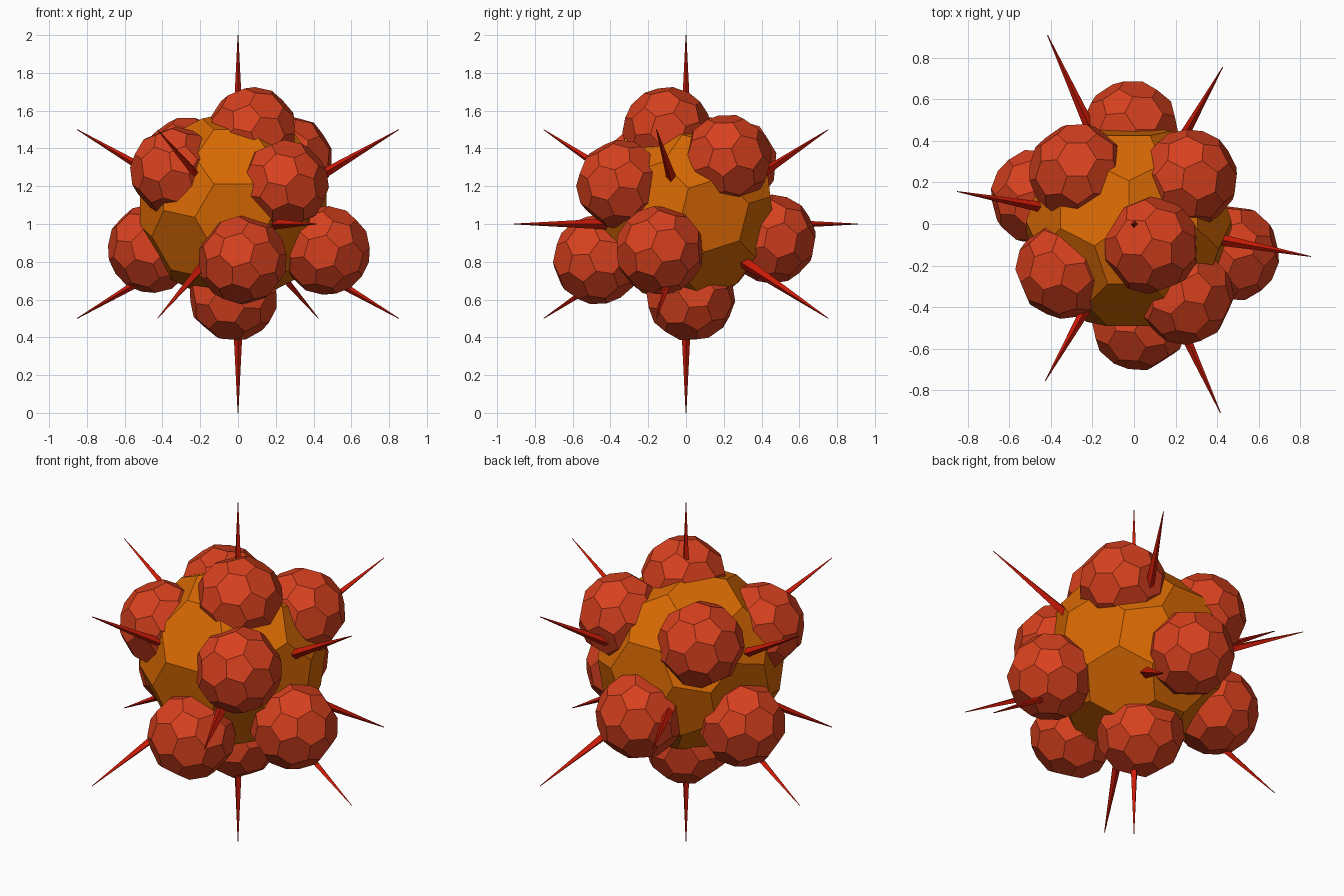
import bpy
import bmesh
import math
from mathutils import Vector, Matrix

if "Cube" in bpy.data.objects:
    bpy.data.objects.remove(bpy.data.objects["Cube"], do_unlink=True)

CENTRE = Vector((0, 0, 1))


def make_material(name, colour):
    mat = bpy.data.materials.new(name)
    mat.use_nodes = True
    mat.diffuse_color = (*colour, 1)
    mat.node_tree.nodes["Principled BSDF"].inputs["Base Color"].default_value = (*colour, 1)
    return mat


def add_object(name, bm, mat, matrix):
    mesh = bpy.data.meshes.new(name)
    bm.to_mesh(mesh)
    bm.free()
    mesh.materials.append(mat)
    obj = bpy.data.objects.new(name, mesh)
    obj.matrix_world = matrix
    bpy.context.collection.objects.link(obj)
    return obj


def truncated_icosahedron(radius):
    # Cut each icosahedron edge in thirds, then wrap the points in a hull
    ico = bmesh.new()
    bmesh.ops.create_icosphere(ico, subdivisions=1, radius=1)
    bm = bmesh.new()
    for edge in ico.edges:
        a, b = (v.co for v in edge.verts)
        for t in (1 / 3, 2 / 3):
            bm.verts.new(a.lerp(b, t).normalized() * radius)
    ico.free()
    bmesh.ops.convex_hull(bm, input=bm.verts[:])
    bmesh.ops.dissolve_limit(bm, angle_limit=math.radians(3),
                             verts=bm.verts[:], edges=bm.edges[:])
    bmesh.ops.recalc_face_normals(bm, faces=bm.faces[:])
    return bm


def facing(direction):
    return direction.to_track_quat('Z', 'Y').to_matrix().to_4x4()


orange = make_material("core orange", (0.68, 0.14, 0.001))
coral = make_material("ball coral red", (0.68, 0.052, 0.013))
crimson = make_material("spike crimson", (0.60, 0.010, 0.002))

# Large core, turned so that one hexagon looks forward and up with a level edge
core = truncated_icosahedron(0.505)
hexagon = next(f for f in core.faces if len(f.verts) == 6)
normal = hexagon.normal.copy()
level = (hexagon.verts[1].co - hexagon.verts[0].co).normalized()
source = Matrix((level, normal.cross(level), normal))
elevation = math.radians(35)
out = Vector((0, -math.cos(elevation), math.sin(elevation)))
side = Vector((1, 0, 0))
target = Matrix((side, out.cross(side), out)).transposed()
add_object("core", core, orange,
           Matrix.Translation(CENTRE + Vector((-0.025, -0.012, 0.09)))
           @ (target @ source).to_4x4())

# Ten balls half sunk into the core: one on top, two rings of four, one below
balls = {
    "top_ball": (0.08, -0.10, 0.49),
    "upper_front_right_ball": (-0.335, -0.22, 0.28),
    "upper_front_left_ball": (0.245, -0.345, 0.21),
    "upper_back_right_ball": (-0.27, 0.25, 0.33),
    "upper_back_left_ball": (0.265, 0.22, 0.345),
    "lower_front_ball": (0.025, -0.47, -0.19),
    "lower_left_ball": (0.465, -0.14, -0.14),
    "lower_right_ball": (-0.455, 0.13, -0.13),
    "lower_back_ball": (-0.015, 0.455, -0.08),
    "bottom_ball": (-0.025, 0.025, -0.385),
}
for name, offset in balls.items():
    offset = Vector(offset)
    add_object(name, truncated_icosahedron(0.237), coral,
               Matrix.Translation(CENTRE + offset) @ facing(offset))

# Twelve spikes: two poles, two level, and four above and four below the middle
LENGTH, INNER = 1.0, 0.40
directions = [(0, 90), (0, -90), (-65.4, 0), (114.6, 0)]
directions += [(a, e) for e in (30, -30) for a in (-10.4, 60.5, 169.6, 240.5)]
for i, (azimuth, elev) in enumerate(directions):
    a, e = math.radians(azimuth), math.radians(elev)
    d = Vector((math.cos(e) * math.cos(a), math.cos(e) * math.sin(a), math.sin(e)))
    bm = bmesh.new()
    bmesh.ops.create_cone(bm, cap_ends=True, segments=4, radius1=0.032, radius2=0.002,
                          depth=LENGTH - INNER)
    add_object(f"spike_{i + 1}", bm, crimson,
               Matrix.Translation(CENTRE + d * (LENGTH + INNER) / 2) @ facing(d))
